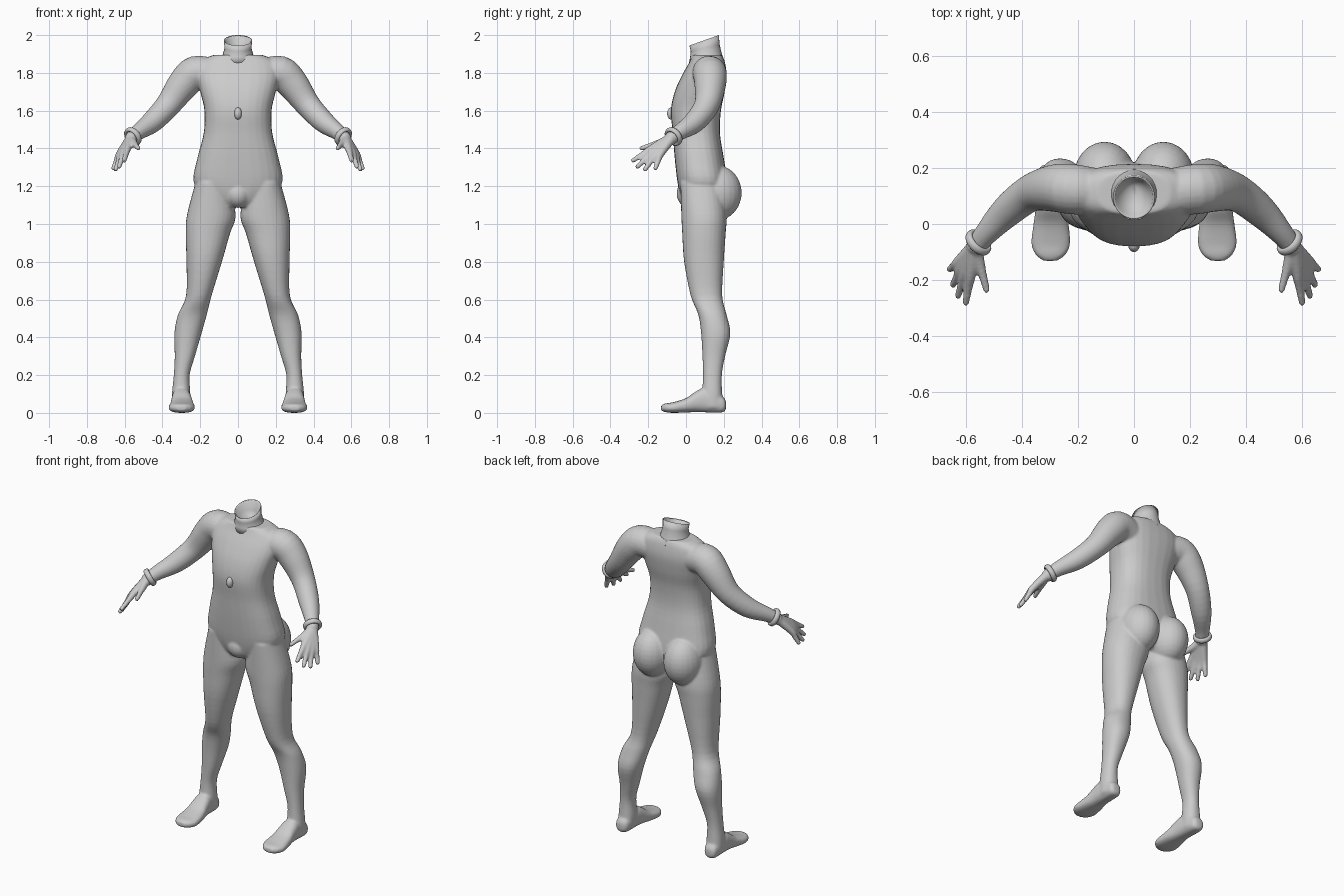
import bpy, bmesh, math
from mathutils import Vector

if "Cube" in bpy.data.objects:
    bpy.data.objects.remove(bpy.data.objects["Cube"])


def smooth_steps(keys, n=4):
    """Catmull-Rom samples through a list of equal-length tuples."""
    out = []
    for i in range(len(keys) - 1):
        p0, p1, p2, p3 = (keys[max(i - 1, 0)], keys[i], keys[i + 1],
                          keys[min(i + 2, len(keys) - 1)])
        for k in range(n):
            t = k / n
            out.append([0.5 * (2 * b + (c - a) * t + (2 * a - 5 * b + 4 * c - d) * t * t
                               + (3 * b - a - 3 * c + d) * t ** 3)
                        for a, b, c, d in zip(p0, p1, p2, p3)])
    return out + [list(keys[-1])]


def skin(bm, rings, mirror=False):
    """Skin closed rings of points, cap both ends, optionally mirror across x."""
    for s in ((1, -1) if mirror else (1,)):
        vs = [[bm.verts.new((s * p[0], p[1], p[2])) for p in r] for r in rings]
        n = len(vs[0])
        for a, b in zip(vs, vs[1:]):
            for i in range(n):
                bm.faces.new((a[i], a[(i + 1) % n], b[(i + 1) % n], b[i]))
        bm.faces.new(vs[0][::-1])
        bm.faces.new(vs[-1])


def oval(u0, u1, v0, v1, power=2.0, n=28):
    """Superellipse inside a box, as (u, v) pairs."""
    pts = []
    for i in range(n):
        a = 2 * math.pi * i / n
        c, s = math.cos(a), math.sin(a)
        pts.append(((u0 + u1) / 2 + (u1 - u0) / 2 * math.copysign(abs(c) ** (2 / power), c),
                    (v0 + v1) / 2 + (v1 - v0) / 2 * math.copysign(abs(s) ** (2 / power), s)))
    return pts


def tube(bm, keys, n=16):
    """Round mirrored limb along (x, y, z, radius) keys."""
    st = smooth_steps(keys)
    rings = []
    for i, (x, y, z, r) in enumerate(st):
        d = Vector(st[min(i + 1, len(st) - 1)][:3]) - Vector(st[max(i - 1, 0)][:3])
        u = d.cross(Vector((0, 1, 0.3))).normalized()
        v = d.cross(u).normalized()
        rings.append([Vector((x, y, z)) + r * (math.cos(a) * u + math.sin(a) * v)
                      for a in (2 * math.pi * k / n for k in range(n))])
    skin(bm, rings, True)


def blob(bm, centre, radii):
    g = bmesh.ops.create_uvsphere(bm, u_segments=24, v_segments=16, radius=1)
    for v in g["verts"]:
        v.co = Vector([c + r * k for c, r, k in zip(centre, radii, v.co)])


def to_object(bm, name):
    bmesh.ops.recalc_face_normals(bm, faces=bm.faces)
    me = bpy.data.meshes.new(name)
    bm.to_mesh(me)
    bm.free()
    for p in me.polygons:
        p.use_smooth = True
    ob = bpy.data.objects.new(name, me)
    bpy.context.collection.objects.link(ob)
    return ob


bm = bmesh.new()

# torso: z, half width, front y, back y
torso = [(1.09, .09, 0, .17), (1.13, .16, -.025, .21), (1.22, .235, -.045, .22),
         (1.35, .215, -.06, .20), (1.48, .182, -.07, .18), (1.60, .178, -.08, .185),
         (1.70, .20, -.06, .205), (1.79, .22, -.02, .215), (1.86, .20, .02, .205),
         (1.895, .13, .035, .19)]
skin(bm, [[(x, y, z) for x, y in oval(-w, w, f, b, 2.5)]
          for z, w, f, b in smooth_steps(torso)])

# legs: z, inner x, outer x, front y, back y
leg = [(1.22, .05, .225, -.03, .19), (1.05, .012, .27, -.025, .215), (.95, .042, .277, -.02, .21),
       (.80, .085, .273, -.01, .20), (.62, .14, .275, .025, .192), (.52, .165, .318, .065, .215),
       (.42, .193, .337, .08, .235), (.30, .228, .335, .087, .207), (.20, .256, .34, .09, .19),
       (.10, .252, .35, .085, .192), (.03, .255, .35, .085, .20)]
skin(bm, [[(x, y, z) for x, y in oval(a, b, f, k, 2.2)]
          for z, a, b, f, k in smooth_steps(leg)], True)

# feet: y, inner x, outer x, bottom z, top z
foot = [(.212, .285, .325, .02, .06), (.19, .262, .343, .002, .09), (.10, .25, .35, .003, .13),
        (.05, .243, .353, .004, .112), (0, .234, .36, .002, .078), (-.07, .228, .368, 0, .056),
        (-.11, .245, .352, .004, .05), (-.132, .275, .325, .012, .04)]
skin(bm, [[(x, y, z) for x, z in oval(a, b, f, k, 2.5)]
          for y, a, b, f, k in smooth_steps(foot)], True)

# hips and lower front
for s in (1, -1):
    blob(bm, (s * .105, .165, 1.165), (.112, .13, .145))
blob(bm, (0, .02, 1.16), (.07, .07, .075))

# arms
tube(bm, [(.14, .115, 1.79, .085), (.225, .125, 1.80, .09), (.29, .128, 1.74, .084),
          (.37, .11, 1.63, .067), (.455, .045, 1.54, .058), (.53, -.035, 1.485, .042),
          (.572, -.09, 1.445, .034)], 24)

# fingers and thumb, starting together so they blend into a palm
for knuckle, tip in [((.583, -.175, 1.405), (.602, -.282, 1.335)),
                     ((.602, -.17, 1.388), (.63, -.258, 1.302)),
                     ((.617, -.155, 1.376), (.648, -.218, 1.287)),
                     ((.628, -.135, 1.37), (.66, -.163, 1.292)),
                     ((.553, -.14, 1.43), (.527, -.238, 1.40))]:
    k, t = Vector(knuckle), Vector(tip)
    tube(bm, [(.568, -.075, 1.455, .026), (*k, .02), (*k.lerp(t, .5), .0155),
              (*t, .0125), (*(t + (t - k).normalized() * .008), .006)], 12)

body = to_object(bm, "body")
rm = body.modifiers.new("fuse", "REMESH")
rm.mode = "VOXEL"
rm.voxel_size = .0065
rm.use_smooth_shade = True
sm = body.modifiers.new("soften", "SMOOTH")
sm.factor, sm.iterations = .5, 8

# hollow neck with a slanted rim: half width, front y, back y, front z, back z
bm = bmesh.new()
neck = [(.105, .015, .205, 1.85, 1.86), (.082, .022, .19, 1.885, 1.90),
        (.071, .025, .178, 1.915, 1.95), (.075, .018, .174, 1.945, 2.0),
        (.068, .026, .167, 1.943, 1.995), (.058, .035, .16, 1.915, 1.94),
        (.012, .09, .14, 1.90, 1.90)]
skin(bm, [[(x, y, fz + (bz - fz) * (y - f) / (b - f)) for x, y in oval(-w, w, f, b)]
          for w, f, b, fz, bz in neck])
to_object(bm, "neck")

# small chest bump
bm = bmesh.new()
blob(bm, (0, -.078, 1.585), (.02, .022, .032))
to_object(bm, "chest_bump")

# wrist bands, square to the forearm
for s, side in ((1, "left"), (-1, "right")):
    axis = Vector((s * .17, -.165, -.135))
    bpy.ops.mesh.primitive_torus_add(
        major_segments=32, minor_segments=10, major_radius=.043, minor_radius=.011,
        location=(s * .557, -.066, 1.463), rotation=axis.to_track_quat("Z", "Y").to_euler())
    band = bpy.context.object
    band.name = side + "_wrist_band"
    band.scale.z = 1.4
    bpy.ops.object.shade_smooth()
